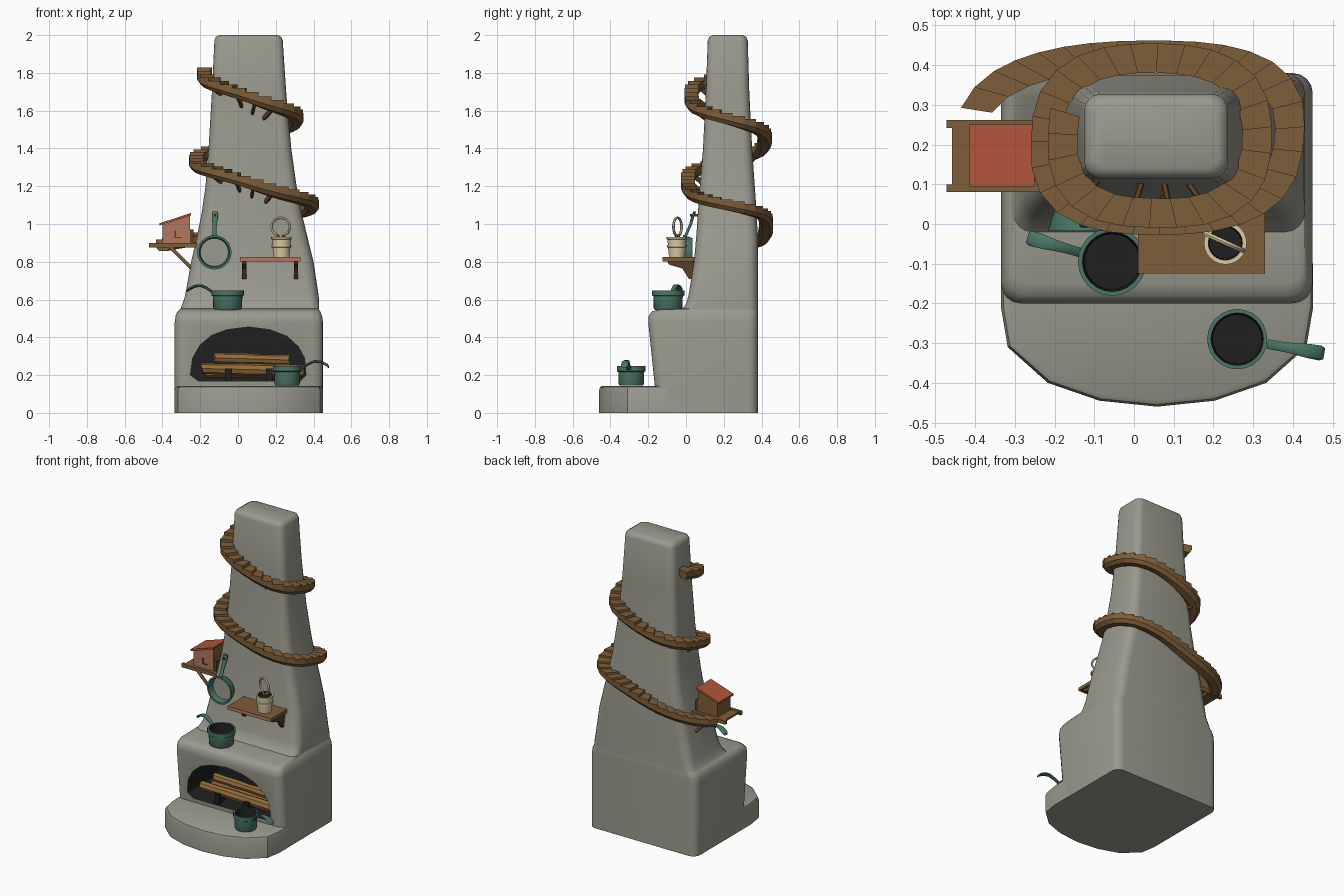
import bpy, bmesh, math, random
from mathutils import Vector, Matrix

if "Cube" in bpy.data.objects:
    bpy.data.objects.remove(bpy.data.objects["Cube"])
random.seed(4)

def mat(name, r, g, b):
    m = bpy.data.materials.new(name)
    m.diffuse_color = (r, g, b, 1)
    m.use_nodes = True
    m.node_tree.nodes["Principled BSDF"].inputs["Base Color"].default_value = m.diffuse_color
    return m
STONE = mat("grey stone", .33, .325, .275)
SOOT = mat("soot black", .014, .014, .014)
WOOD = mat("brown wood", .21, .112, .042)
DARK = mat("dark wood", .10, .05, .018)
LOG = mat("log wood", .29, .15, .045)
RED = mat("red roof", .43, .09, .043)
CLAY = mat("clay wood", .45, .185, .11)
GREEN = mat("green enamel", .07, .18, .132)
CREAM = mat("cream", .70, .60, .37)

def mesh(name, verts, faces, mats, idx=None, smooth=None):
    me = bpy.data.meshes.new(name)
    me.from_pydata([tuple(v) for v in verts], [], faces)
    for m in mats:
        me.materials.append(m)
    if idx:
        me.polygons.foreach_set("material_index", idx)
    bm = bmesh.new()
    bm.from_mesh(me)
    bmesh.ops.recalc_face_normals(bm, faces=bm.faces)
    bm.to_mesh(me)
    bm.free()
    ob = bpy.data.objects.new(name, me)
    bpy.context.collection.objects.link(ob)
    if smooth:
        shade(ob, smooth)
    return ob

def activate(ob):
    bpy.ops.object.select_all(action='DESELECT')
    ob.select_set(True)
    bpy.context.view_layer.objects.active = ob

def shade(ob, deg):
    activate(ob)
    bpy.ops.object.shade_smooth_by_angle(angle=math.radians(deg))

def loft(name, rings, mats, smooth=None, idx=None):
    n = len(rings[0])
    faces = [(i*n+j, i*n+(j+1) % n, (i+1)*n+(j+1) % n, (i+1)*n+j)
             for i in range(len(rings)-1) for j in range(n)]
    ids = [idx(i) if idx else 0 for i in range(len(rings)-1) for j in range(n)]
    last = (len(rings)-1)*n
    faces += [tuple(range(n))[::-1], tuple(range(last, last+n))]
    ids += [0, idx(len(rings)) if idx else 0]
    return mesh(name, [v for r in rings for v in r], faces, mats, ids, smooth)

def prism(name, pts, axis, lo, hi, mats, idx=None):
    def put(p, d):
        q = list(p)
        q.insert(axis, d)
        return q
    return loft(name, [[put(p, lo) for p in pts], [put(p, hi) for p in pts]], mats)

def box(name, x0, x1, y0, y1, z0, z1, m):
    return prism(name, [(x0, y0), (x1, y0), (x1, y1), (x0, y1)], 2, z0, z1, [m])

def strip(name, pts, side, up, h, m, smooth=None):
    # tapered bar through (x, y, z, half width) points
    s, u = Vector(side).normalized(), Vector(up).normalized()*h
    rings = []
    for x, y, z, w in pts:
        p = Vector((x, y, z))
        rings.append([p-s*w-u*.4, p-s*w*.6-u, p+s*w*.6-u, p+s*w-u*.4,
                      p+s*w+u*.4, p+s*w*.6+u, p-s*w*.6+u, p-s*w+u*.4])
    return loft(name, rings, [m], smooth)

def lathe(name, prof, loc, mats, idx, n=24, rot=0):
    rings = [[(r*math.cos(2*math.pi*k/n), r*math.sin(2*math.pi*k/n), z) for k in range(n)] for r, z in prof]
    ob = loft(name, rings, mats, 40, idx)
    ob.data.transform(Matrix.Translation(loc) @ Matrix.Rotation(rot, 4, 'X'))
    return ob

# chimney body: rounded rectangles (z, left, right, front, back, radius)
secs = [(0, -.335, .45, -.165, .38, .05), (.14, -.335, .45, -.165, .38, .05),
        (.48, -.335, .45, -.2, .38, .05), (.515, -.33, .445, -.197, .38, .05),
        (.537, -.32, .435, -.18, .38, .05), (.546, -.31, .43, -.15, .38, .05),
        (.552, -.305, .43, -.02, .38, .05), (.575, -.295, .43, 0, .38, .05),
        (.62, -.28, .427, .013, .38, .06), (.8, -.248, .40, .042, .38, .06),
        (.93, -.218, .368, .054, .38, .06), (1.06, -.192, .337, .063, .374, .06),
        (1.2, -.172, .31, .073, .364, .055), (1.4, -.156, .282, .09, .35, .05),
        (1.7, -.138, .255, .105, .335, .045), (1.97, -.125, .237, .115, .327, .04),
        (1.99, -.118, .23, .122, .32, .04), (2, -.1, .212, .14, .302, .03)]
rings = []
for z, l, r, f, b, c in secs:
    ring = []
    for q, (cx, cy) in enumerate([(r-c, b-c), (l+c, b-c), (l+c, f+c), (r-c, f+c)]):
        for k in range(5):
            a = math.pi/2*(q + k/4)
            ring.append((cx+c*math.cos(a), cy+c*math.sin(a), z))
    rings.append(ring)
body = loft("chimney_body", rings, [STONE, SOOT])

# arched firebox opening
arch = [(-.21, .17), (.33, .17), (.36, .2), (.352, .29), (.32, .35), (.26, .405), (.17, .44), (.055, .455),
        (-.06, .44), (-.14, .41), (-.2, .36), (-.24, .29), (-.252, .2)]
cut = prism("opening_cutter", arch, 1, -.4, .14, [STONE, SOOT])
for p in cut.data.polygons:
    p.material_index = 1
mod = body.modifiers.new("opening", 'BOOLEAN')
mod.operation, mod.solver, mod.object = 'DIFFERENCE', 'EXACT', cut
activate(body)
bpy.ops.object.modifier_apply(modifier="opening")
bpy.data.objects.remove(cut)
shade(body, 42)

# curved hearth slab
half = [(.393, -.1), (.393, -.21), (.376, -.31), (.275, -.4), (.145, -.445)]
outline = [(.058+x, y) for x, y in half] + [(.058, -.46)] + [(.058-x, y) for x, y in half[::-1]]
def shrink(s, z):
    return [(.058+(x-.058)*s, -.1+(y+.1)*s, z) for x, y in outline]
loft("hearth_slab", [shrink(1, 0), shrink(1, .12), shrink(.985, .137), shrink(.955, .143)], [STONE], 35)

# logs and andirons
for name, x0, x1, y, z, r in [("lower_log", -.19, .35, -.1, .235, .031), ("back_log", -.17, .3, .0, .225, .035),
                              ("upper_log", -.125, .27, -.06, .292, .028)]:
    rs = []
    for i in range(6):
        t, k = i/5, r*random.uniform(.9, 1.1)
        rs.append([(x0+(x1-x0)*t+random.uniform(-.008, .008), y+k*math.cos(j*math.pi/4),
                    z-.012*t+k*math.sin(j*math.pi/4)) for j in range(8)])
    loft(name, rs, [LOG], 40)
for x in (-.05, .165):
    box("andiron_post", x-.018, x+.018, -.155, -.135, .165, .235, SOOT)
    box("andiron_bar", x-.01, x+.01, -.15, .08, .17, .2, SOOT)

# spiral stair winding clockwise up the chimney
def lerp(keys, t):
    t = max(keys[0][0], min(keys[-1][0], t))
    for (a, u), (b, v) in zip(keys, keys[1:]):
        if t <= b:
            return u+(v-u)*(t-a)/(b-a)
RX = [(0, .47), (.25, .40), (.5, .335), (1, .277), (1.5, .255), (2, .235)]
RY = [(.25, .21), (.75, .205), (1.25, .203), (1.75, .187)]
def path(t, off=0):
    a = math.pi - 2*math.pi*t
    c, s = math.cos(a), math.sin(a)
    rx, ry, n = lerp(RX, t)+off, lerp(RY, t)+off, 2.6
    r = (abs(c/rx)**n + abs(s/ry)**n)**(-1/n)
    return .055+r*c, .215+r*s
def height(t):
    return .885+.455*t
# even tread lengths along the path
fine = [.025+2.02*i/1500 for i in range(1501)]
dist = [0]
for a, b in zip(fine, fine[1:]):
    dist.append(dist[-1]+math.dist(path(a), path(b)))
N = 58
ts, j = [], 0
for i in range(N+1):
    while j < 1500 and dist[j] < dist[-1]*i/N:
        j += 1
    ts.append(fine[j])
V, F = [], []
for i in range(N):
    k = len(V)
    top = height(ts[i+1])+.012
    for t in (ts[i], ts[i+1]):
        zb = height(t)
        for off, z in ((-.037, top), (.037, top), (.037, zb-.018), (.02, zb-.04), (-.02, zb-.04), (-.037, zb-.018)):
            V.append((*path(t, off), z))
    F += [(k+a, k+(a+1) % 6, k+6+(a+1) % 6, k+6+a) for a in range(6)]
    F += [tuple(range(k, k+6)), tuple(range(k+6, k+12))]
mesh("spiral_stair", V, F, [WOOD])

# brackets below the stair
for t in (.66, .73, .8, .88, 1.0, 1.1, 1.65, 1.72, 1.8, 1.9):
    p, q, z = Vector(path(t, -.005)), Vector(path(t, -.085)), height(t)-.03
    d = (q-p).normalized()
    strip("stair_bracket", [(*p, z, .008), (*q, z-.055, .008)], (-d.y, d.x, 0), (0, 0, 1), .014, DARK)

# birdhouse on its platform
box("platform_deck", -.458, -.2, .09, .255, .884, .897, WOOD)
for y in (.09, .252):
    box("platform_beam", -.472, -.2, y-.01, y+.01, .876, .9, WOOD)
    strip("platform_strut", [(-.36, y, .88, .009), (-.24, y, .76, .009)], (0, 1, 0), (1, 0, 1), .009, WOOD)
house = prism("birdhouse", [(-.4, .897), (-.255, .897), (-.255, 1.045), (-.4, .995)], 1, .105, .24, [CLAY, WOOD])
for p in house.data.polygons:
    p.material_index = 0 if p.normal.y < -.5 else 1
prism("birdhouse_roof", [(-.415, .992), (-.25, 1.046), (-.25, 1.058), (-.415, 1.004)], 1, .095, .25, [RED])
box("birdhouse_door_edge", -.335, -.328, .1, .105, .925, .965, DARK)
box("birdhouse_door_sill", -.335, -.3, .1, .105, .925, .931, DARK)
box("birdhouse_back", -.256, -.235, .11, .235, .897, .97, DARK)

# wall shelf and brackets
shelf = box("shelf", .01, .33, -.125, .06, .802, .824, WOOD)
shelf.data.materials.append(CLAY)
for p in shelf.data.polygons:
    p.material_index = 1 if p.normal.y < -.5 else 0
for x in (.033, .307):
    prism("shelf_bracket", [(-.1, .802), (-.09, .785), (-.02, .765), (.015, .71), (.06, .705), (.06, .802)],
          0, x-.011, x+.011, [DARK])

# cream jar with a wire whisk
lathe("jar", [(.001, .824), (.042, .824), (.047, .875), (.052, .877), (.052, .888), (.048, .89), (.05, .918),
              (.054, .92), (.054, .93), (.043, .93), (.04, .87), (.001, .87)],
      (.23, -.048, 0), [CREAM, SOOT], lambda i: 1 if i >= 9 else 0)
def tube(name, pts, r, m):
    rs = []
    for i, p in enumerate(pts):
        d = (pts[min(i+1, len(pts)-1)]-pts[max(i-1, 0)]).normalized()
        u = d.cross(Vector((.4, .9, 0))).normalized()
        v = d.cross(u)
        rs.append([p+r*(u*math.cos(a*math.pi/3)+v*math.sin(a*math.pi/3)) for a in range(6)])
    loft(name, rs, [m], 50)
wire = []
for i in range(21):
    a = math.radians(-70+320*i/20)
    s = .048*math.cos(a)
    wire.append(Vector((.226+s, -.045-s*.45, .985+.048*math.sin(a))))
ends = [Vector((.21, -.04, .88)), Vector((.25, -.056, .88))]
tube("whisk_loop", wire, .007, CREAM)
tube("whisk_leg", [ends[0], wire[0]], .008, WOOD)
tube("whisk_leg", [ends[1], wire[-1]], .008, WOOD)

# cooking pots with curved handles
def pot(name, x, y, z, s, d):
    prof = [(.001, 0), (.07, 0), (.076, .01), (.078, .072), (.086, .076), (.086, .102), (.075, .102), (.07, .03), (.001, .03)]
    lathe(name, [(r*s, h) for r, h in prof], (x, y, z), [GREEN, SOOT], lambda i: 1 if i >= 6 else 0)
    d = Vector((*d, 0)).normalized()
    pts = [(x+d.x*a, y+d.y*a, z+h, w) for a, h, w in
           [(.077, .088, .012), (.11, .112, .012), (.145, .128, .014), (.18, .125, .018), (.212, .11, .019), (.222, .1, .014)]]
    strip(name+"_handle", pts, (-d.y, d.x, 0), (0, 0, 1), .007, GREEN, 50)
pot("mantel_pot", -.055, -.095, .546, 1, (-.215, .062))
pot("hearth_pot", .26, -.29, .145, .88, (.21, -.035))

# frying pan hanging on the wall
lathe("hanging_pan", [(.001, 0), (.075, 0), (.091, .045), (.091, .052), (.08, .052), (.074, .012), (.001, .012)],
      (-.125, .035, .85), [GREEN, STONE], lambda i: 1 if i >= 5 else 0, rot=math.pi/2)
strip("pan_handle", [(-.125, -.005, .93, .012), (-.125, .012, .97, .01), (-.123, .025, 1.0, .012),
                     (-.122, .036, 1.04, .017), (-.122, .045, 1.065, .014)], (1, 0, 0), (0, 1, 0), .008, GREEN, 50)
box("pan_peg", -.128, -.116, .02, .08, 1.04, 1.052, DARK)
